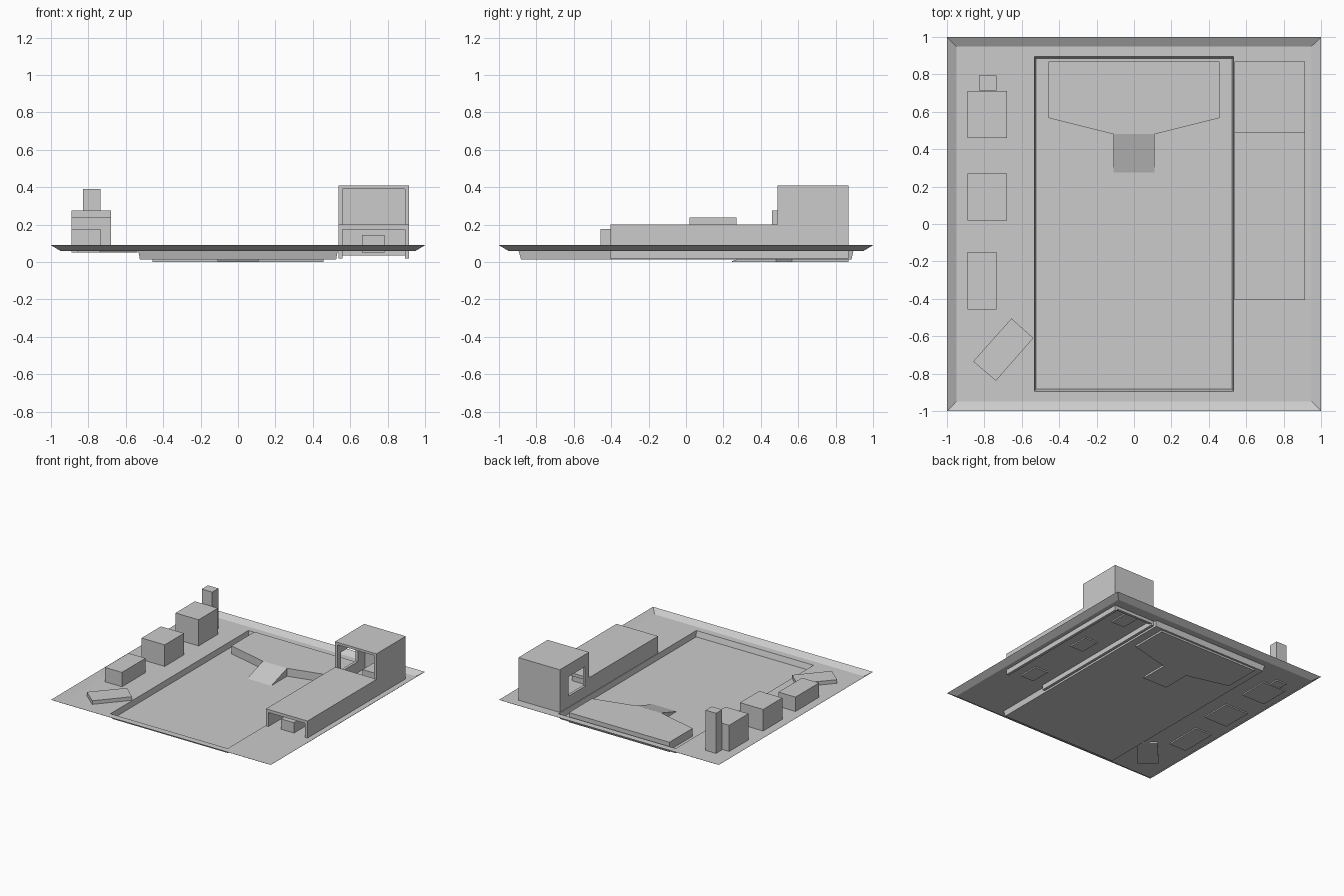
import bpy, bmesh, math

if "Cube" in bpy.data.objects:
    bpy.data.objects.remove(bpy.data.objects["Cube"])


def mesh_object(name, bm):
    bmesh.ops.recalc_face_normals(bm, faces=bm.faces)
    me = bpy.data.meshes.new(name)
    bm.to_mesh(me)
    bm.free()
    ob = bpy.data.objects.new(name, me)
    bpy.context.collection.objects.link(ob)
    return ob


def box(name, x0, x1, y0, y1, z0, z1):
    bm = bmesh.new()
    bmesh.ops.create_cube(bm, size=1)
    bmesh.ops.scale(bm, vec=(x1 - x0, y1 - y0, z1 - z0), verts=bm.verts)
    bmesh.ops.translate(bm, vec=((x0 + x1) / 2, (y0 + y1) / 2, (z0 + z1) / 2), verts=bm.verts)
    return mesh_object(name, bm)


def prism(name, points, z0, z1):
    bm = bmesh.new()
    base = bm.faces.new([bm.verts.new((x, y, z0)) for x, y in points])
    top = bmesh.ops.extrude_face_region(bm, geom=[base], use_keep_orig=True)["geom"]
    for v in top:
        if isinstance(v, bmesh.types.BMVert):
            v.co.z = z1
    return mesh_object(name, bm)


# Ground sheet: sloped rim, flat floor and sunken court as one thin surface
bm = bmesh.new()
rings = []
for hx, y0, y1, z in [(1, -1, 1, 0.09), (0.95, -0.95, 0.95, 0.06),
                      (0.533, -0.895, 0.895, 0.06), (0.525, -0.882, 0.885, 0.015)]:
    rings.append([bm.verts.new(p) for p in
                  [(-hx, y0, z), (hx, y0, z), (hx, y1, z), (-hx, y1, z)]])
for a, b in zip(rings, rings[1:]):
    for i in range(4):
        j = (i + 1) % 4
        bm.faces.new([a[i], a[j], b[j], b[i]])
bm.faces.new(rings[-1])
sheet = mesh_object("ground_tray", bm)
sheet.data.update()
if sheet.data.polygons[-1].normal.z < 0:
    sheet.data.flip_normals()

# Raised platform with tapered front, and a ramp down to the court
prism("platform", [(-0.457, 0.868), (-0.457, 0.567), (-0.11, 0.48),
                   (0.11, 0.48), (0.457, 0.567), (0.457, 0.868)], 0.0, 0.08)
bm = bmesh.new()
sides = [[bm.verts.new((x, y, z)) for y, z in [(0.245, 0.0), (0.48, 0.0), (0.48, 0.08), (0.245, 0.005)]]
         for x in (-0.11, 0.11)]
bm.faces.new(sides[0])
bm.faces.new(sides[1])
for i in range(4):
    j = (i + 1) % 4
    bm.faces.new([sides[0][i], sides[0][j], sides[1][j], sides[1][i]])
mesh_object("ramp", bm)

# Blocks along the left side
box("block_tall", -0.89, -0.68, 0.46, 0.71, 0.05, 0.275)
box("post", -0.83, -0.735, 0.715, 0.795, 0.05, 0.39)
box("block_middle", -0.89, -0.68, 0.02, 0.27, 0.05, 0.237)
box("block_low", -0.89, -0.735, -0.457, -0.15, 0.05, 0.178)
prism("slab_turned", [(-0.655, -0.505), (-0.538, -0.61), (-0.738, -0.838), (-0.86, -0.735)],
      0.05, 0.09)

# Long gallery: two side walls and a roof slab
X0, X1, T = 0.538, 0.915, 0.022
box("gallery_wall_inner", X0, X0 + T, -0.405, 0.49, 0.02, 0.175)
box("gallery_wall_outer", X1 - T, X1, -0.405, 0.49, 0.02, 0.175)
box("gallery_roof", X0, X1, -0.405, 0.495, 0.175, 0.2)

# Tower: open front, roof, outer and back walls
box("tower_wall_outer", X1 - T, X1, 0.49, 0.87, 0.02, 0.39)
box("tower_wall_back", X0 + T, X1 - T, 0.85, 0.87, 0.035, 0.39)
box("tower_roof", X0, X1, 0.49, 0.87, 0.39, 0.41)
# Inner tower wall, pieced around its window
W0, W1, S0, S1 = 0.54, 0.755, 0.15, 0.31
for part, y0, y1, z0, z1 in [("sill", 0.49, 0.87, 0.02, S0), ("lintel", 0.49, 0.87, S1, 0.39),
                             ("jamb_front", 0.49, W0, S0, S1), ("jamb_back", W1, 0.87, S0, S1)]:
    box("tower_window_" + part, X0, X0 + T, y0, y1, z0, z1)

# Counters inside the gallery and tower
for i, y in enumerate((-0.39, 0.19, 0.67)):
    box(f"counter_{i + 1}", 0.663, 0.782, y, y + 0.17, 0.05, 0.145)
